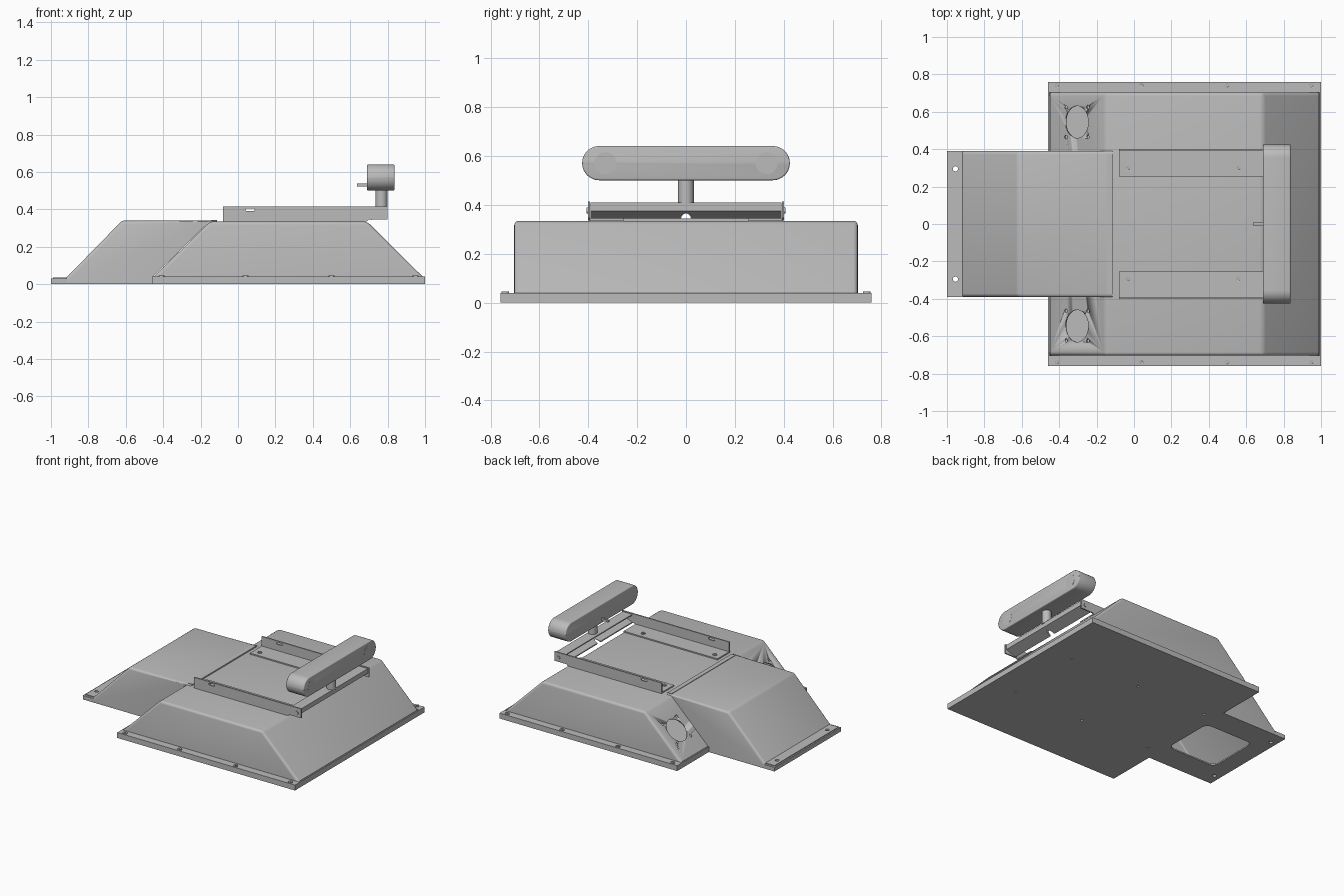
import bpy, bmesh, math
from mathutils import Vector, Matrix

cube = bpy.data.objects.get("Cube")
if cube:
    bpy.data.objects.remove(cube, do_unlink=True)

grey = bpy.data.materials.new("plain_grey")
grey.use_nodes = True
grey.diffuse_color = (0.5, 0.5, 0.5, 1)
grey.node_tree.nodes["Principled BSDF"].inputs["Base Color"].default_value = (0.5, 0.5, 0.5, 1)

PLACE = {"x": lambda a, b, d: (d, a, b),
         "y": lambda a, b, d: (a, d, b),
         "z": lambda a, b, d: (a, b, d)}


def activate(ob):
    bpy.ops.object.select_all(action="DESELECT")
    ob.select_set(True)
    bpy.context.view_layer.objects.active = ob


def finish(name, bm, smooth=False):
    bmesh.ops.recalc_face_normals(bm, faces=bm.faces[:])
    mesh = bpy.data.meshes.new(name)
    bm.to_mesh(mesh)
    bm.free()
    mesh.materials.append(grey)
    ob = bpy.data.objects.new(name, mesh)
    bpy.context.collection.objects.link(ob)
    if smooth:
        activate(ob)
        bpy.ops.object.shade_smooth_by_angle(angle=math.radians(35))
    return ob


def prism_bm(pts, axis, lo, hi):
    bm = bmesh.new()
    rings = [[bm.verts.new(PLACE[axis](a, b, d)) for a, b in pts] for d in (lo, hi)]
    bm.faces.new(rings[0])
    bm.faces.new(rings[1][::-1])
    n = len(pts)
    for i in range(n):
        j = (i + 1) % n
        bm.faces.new((rings[0][i], rings[0][j], rings[1][j], rings[1][i]))
    bmesh.ops.recalc_face_normals(bm, faces=bm.faces[:])
    return bm


def prism(name, pts, axis, lo, hi, smooth=False):
    return finish(name, prism_bm(pts, axis, lo, hi), smooth)


def box(name, x0, x1, y0, y1, z0, z1):
    return prism(name, [(x0, y0), (x1, y0), (x1, y1), (x0, y1)], "z", z0, z1)


def rod(name, centre, direction, radius, length, sides=32):
    bm = bmesh.new()
    turn = Vector(direction).to_track_quat("Z", "Y").to_matrix().to_4x4()
    bmesh.ops.create_cone(bm, cap_ends=True, segments=sides, radius1=radius, radius2=radius,
                          depth=length, matrix=Matrix.Translation(centre) @ turn)
    return finish(name, bm, True)


def rounded(cx, cy, hx, hy, r, steps=8):
    pts = []
    for k, (sx, sy) in enumerate(((1, 1), (-1, 1), (-1, -1), (1, -1))):
        for i in range(steps + 1):
            a = math.pi / 2 * (k + i / steps)
            pts.append((cx + sx * (hx - r) + r * math.cos(a), cy + sy * (hy - r) + r * math.sin(a)))
    return pts


def cut(ob, cutters):
    for c in cutters:
        c.hide_render = True
        mod = ob.modifiers.new("cut", "BOOLEAN")
        mod.operation, mod.solver, mod.object = "DIFFERENCE", "EXACT", c
        activate(ob)
        bpy.ops.object.modifier_apply(modifier=mod.name)
        bpy.data.objects.remove(c, do_unlink=True)


def shell(name, pts, half, drop, keep_sharp_x):
    """Thin folded sheet cover: bevelled prism with some faces left open."""
    bm = prism_bm(pts, "y", -half, half)
    bmesh.ops.delete(bm, geom=[f for f in bm.faces if drop(f.normal)], context="FACES")
    edges = [e for e in bm.edges if len(e.link_faces) == 2
             and max(v.co.z for v in e.verts) > 0.3
             and max(v.co.x for v in e.verts) < keep_sharp_x]
    bmesh.ops.bevel(bm, geom=edges, offset=0.018, segments=4, profile=0.5, affect="EDGES")
    ob = finish(name, bm)
    mod = ob.modifiers.new("sheet", "SOLIDIFY")
    mod.thickness, mod.offset = 0.008, -1
    activate(ob)
    bpy.ops.object.modifier_apply(modifier=mod.name)
    bpy.ops.object.shade_smooth_by_angle(angle=math.radians(30))
    return ob


UP = (0, 0, 1)

# Base plate with access opening and mounting holes
outline = [(-1, -0.39), (-0.46, -0.39), (-0.46, -0.76), (1, -0.76),
           (1, 0.76), (-0.46, 0.76), (-0.46, 0.39), (-1, 0.39)]
base = prism("base_plate", outline, "z", 0, 0.01)
holes = [prism("cutter", rounded(-0.67, 0, 0.2, 0.2, 0.05), "z", -0.1, 0.1)]
for x in (-0.955, -0.37, 0.21, 0.79):
    for y in (-0.295, 0.295):
        holes.append(rod("cutter", (x, y, 0), UP, 0.014 if x < -0.9 else 0.009, 0.1, 16))
cut(base, holes)

# Edge rails and lips
for s, side in ((-1, "right"), (1, "left")):
    y0, y1 = sorted((s * 0.704, s * 0.76))
    box(f"edge_rail_{side}", -0.46, 1, y0, y1, 0.01, 0.04)
    for x in (-0.41, 0.04, 0.5, 0.95):
        screw = rod(f"rail_screw_{side}", (x, s * 0.74, 0.043), UP, 0.016, 0.007, 20)
        cut(screw, [rod("cutter", (x, s * 0.74, 0.047), UP, 0.008, 0.008, 6)])
    y0, y1 = sorted((s * 0.385, s * 0.704))
    box(f"main_lip_{side}", -0.46, -0.452, y0, y1, 0.01, 0.04)
box("end_lip", 0.992, 1, -0.704, 0.704, 0.01, 0.04)

# Rear mounting tab
tab = box("hood_tab", -1, -0.915, -0.39, 0.39, 0.01, 0.03)
box("hood_tab_fold", -0.99, -0.915, -0.375, 0.375, 0.03, 0.036)
fold = bpy.data.objects["hood_tab_fold"]
for part in (tab, fold):
    cut(part, [rod("cutter", (-0.955, y, 0.02), UP, 0.014, 0.1, 16) for y in (-0.295, 0.295)])

# Main housing
main = shell("main_housing",
             [(-0.45, 0.01), (-0.45, 0.04), (-0.15, 0.335), (0.69, 0.335), (0.988, 0.04), (0.988, 0.01)],
             0.703, lambda n: n.z < -0.9, 2)
slope = Vector((-0.295, 0, 0.3)).normalized()
along = Vector((0.3, 0, 0.295)).normalized()
holes = []
for s in (-1, 1):
    c = Vector((-0.306, s * 0.545, 0.182))
    holes.append(rod("cutter", c, slope, 0.086, 0.06, 40))
    for i in (-1, 1):
        for j in (-1, 1):
            p = c + along * (0.082 * i) + Vector((0, 0.08 * j, 0))
            holes.append(rod("cutter", p, slope, 0.01, 0.06, 12))
cut(main, holes)

# Rear hood, open towards the main housing
shell("rear_hood",
      [(-0.918, 0.01), (-0.918, 0.035), (-0.62, 0.34), (-0.115, 0.34), (-0.115, 0.336),
       (-0.152, 0.336), (-0.455, 0.04), (-0.455, 0.01)],
      0.39, lambda n: n.z < -0.3 or n.x > 0.3, -0.1)
box("hood_seam", -0.145, -0.112, -0.375, 0.375, 0.335, 0.344)

# Side brackets of the top frame
for s, side in ((-1, "right"), (1, "left")):
    y0, y1 = sorted((s * 0.392, s * 0.402))
    wall = prism(f"bracket_wall_{side}",
                 [(-0.08, 0.336), (0.69, 0.336), (0.70, 0.346), (0.80, 0.346), (0.80, 0.415), (-0.08, 0.415)],
                 "y", y0, y1)
    cut(wall, [prism("cutter", rounded(0.065, 0.398, 0.025, 0.007, 0.007), "y", y0 - 0.1, y1 + 0.1)])
    rod(f"pivot_screw_{side}", (0.765, s * 0.403, 0.377), (0, s, 0), 0.012, 0.008, 20)
    y0, y1 = sorted((s * 0.255, s * 0.395))
    box(f"bracket_foot_{side}", -0.08, 0.69, y0, y1, 0.335, 0.344)
    for x in (-0.03, 0.56):
        screw = rod(f"foot_screw_{side}", (x, s * 0.297, 0.346), UP, 0.015, 0.008, 20)
        cut(screw, [rod("cutter", (x, s * 0.297, 0.351), UP, 0.008, 0.008, 6)])

# Folded cross bar with a cable notch
bar = prism("cross_bar",
            [(0.715, 0.402), (0.785, 0.402), (0.785, 0.380), (0.715, 0.352), (0.715, 0.344),
             (0.793, 0.375), (0.793, 0.410), (0.715, 0.410)], "y", -0.39, 0.39)
cut(bar, [rod("cutter", (0.76, 0, 0.345), (1, 0, 0), 0.02, 0.2, 24)])

# Post, sensor bar and cable stub
rod("post", (0.767, 0, 0.46), UP, 0.032, 0.11)
bm = prism_bm(rounded(0, 0.571, 0.425, 0.07, 0.07, 12), "x", 0.69, 0.837)
rims = [e for e in bm.edges if abs(e.verts[0].co.x - e.verts[1].co.x) < 0.001]
bmesh.ops.bevel(bm, geom=rims, offset=0.007, segments=3, profile=0.5, affect="EDGES")
finish("sensor_bar", bm, True)
for y in (-0.33, 0.33):
    rod("lens_cover", (0.837, y, 0.571), (1, 0, 0), 0.045, 0.002)
box("cable_stub", 0.635, 0.70, -0.007, 0.007, 0.522, 0.538)
